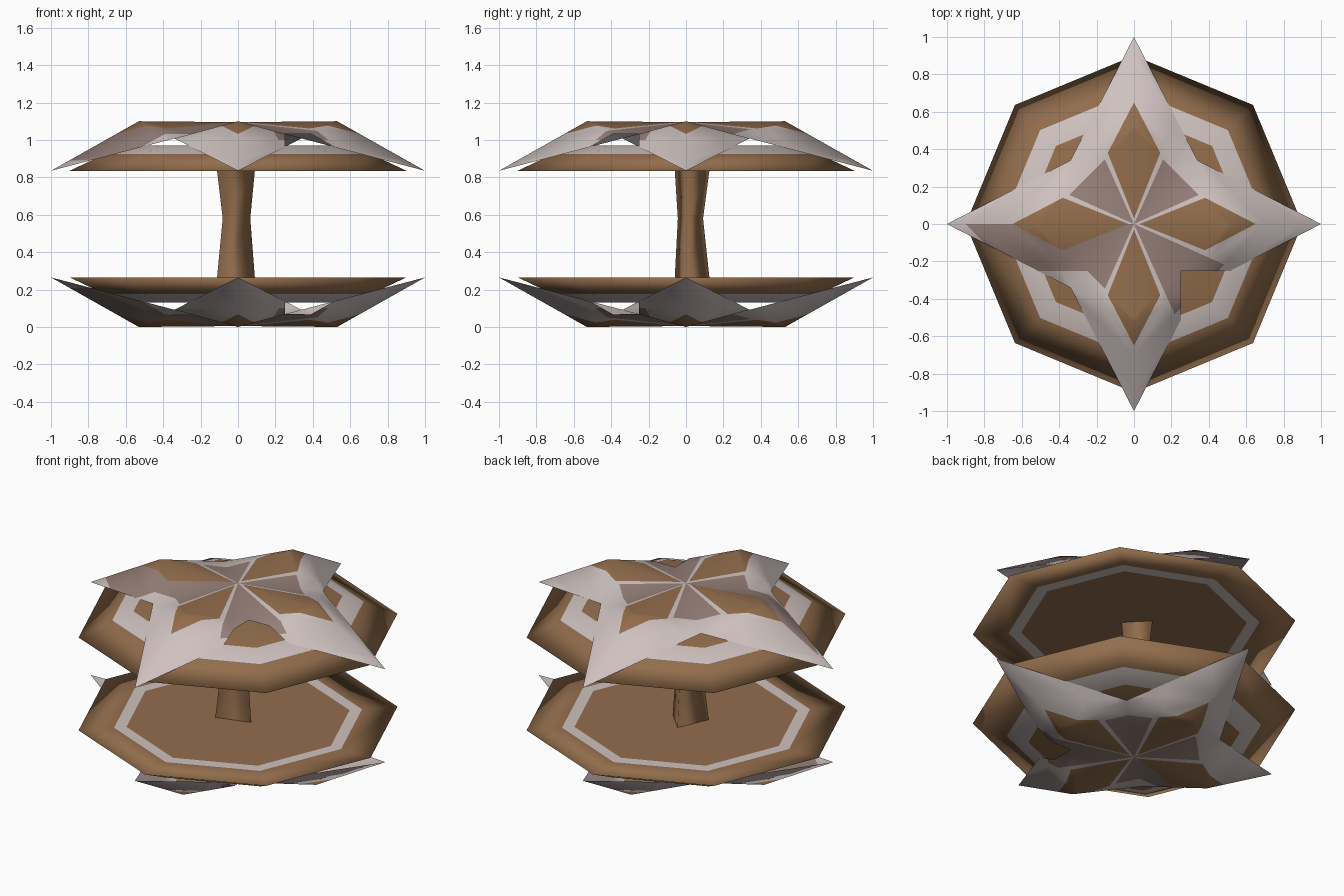
import bpy
import bmesh
from math import cos, sin, pi
from mathutils import Vector, Matrix

cube = bpy.data.objects.get("Cube")
if cube:
    bpy.data.objects.remove(cube)

HEIGHT = 1.1      # total height
RIM = 0.835       # height of the upper rim and the upper star tips


def make_material(name, color):
    mat = bpy.data.materials.new(name)
    mat.use_nodes = True
    mat.diffuse_color = (*color, 1)
    mat.node_tree.nodes["Principled BSDF"].inputs["Base Color"].default_value = (*color, 1)
    return mat


MATERIALS = [make_material("brown_wood", (0.29, 0.155, 0.073)),
             make_material("pale_stone", (0.62, 0.54, 0.52)),
             make_material("mauve_stone", (0.31, 0.215, 0.19))]
BROWN, PALE, MAUVE = range(3)


def finish(name, bm, flip=False):
    """Turn a bmesh into a smooth object, optionally mirrored to the bottom."""
    if flip:
        for v in bm.verts:
            v.co.z = HEIGHT - v.co.z
        bmesh.ops.reverse_faces(bm, faces=bm.faces[:])
    mesh = bpy.data.meshes.new(name)
    for f in bm.faces:
        f.smooth = True
    bm.to_mesh(mesh)
    bm.free()
    for mat in MATERIALS:
        mesh.materials.append(mat)
    obj = bpy.data.objects.new(name, mesh)
    bpy.context.collection.objects.link(obj)


# Octagonal dish: flat inner face, sloping outer face, a pale band on each
def dish(name, flip):
    bm = bmesh.new()
    profile = [(0.63, RIM, PALE), (0.7, RIM, BROWN), (0.9, RIM, BROWN),
               (0.71, 0.925, PALE), (0.59, 0.97, BROWN)]
    rings = [[bm.verts.new((r * cos(i * pi / 4), r * sin(i * pi / 4), z)) for i in range(8)]
             for r, z, _ in profile]
    for (a, b), (_, _, mat) in zip(zip(rings, rings[1:]), profile):
        for i in range(8):
            j = (i + 1) % 8
            bm.faces.new((a[i], a[j], b[j], b[i])).material_index = mat
    bm.faces.new(rings[0])
    bm.faces.new(rings[-1])
    bmesh.ops.recalc_face_normals(bm, faces=bm.faces[:])
    finish(name, bm, flip)


# Colour rule on half an arm: u runs along the arm, v away from its ridge
def star_color(u, v, quadrant, side):
    if v < 0.4 * (u - 0.03) and v < 0.52 * (0.65 - u):
        return BROWN
    if quadrant == 2 and side > 0 and v < 0.24 and u + v < 0.9:
        return MAUVE
    reach = 0.7 if quadrant == 3 else 0.5
    if v > 0.45 * u and u + v < reach:
        return MAUVE
    return PALE


# Four-pointed star: each arm is two folded halves cut along the painted edges
def star(name, flip):
    bm = bmesh.new()
    center, ridge = Vector((0, 0, 1.095)), Vector((0.53, 0, HEIGHT))
    tip, valley = Vector((1, 0, RIM)), Vector((0.34, 0.34, 1.008))
    cuts = [((0.03, 0), (-0.4, 1)), ((0.65, 0), (0.52, 1)), ((0, 0), (-0.45, 1)),
            ((0.5, 0), (1, 1)), ((0.7, 0), (1, 1)), ((0.9, 0), (1, 1)), ((0, 0.25), (0, 1))]
    for arm in range(4):
        for side in (1, -1):
            quadrant = (arm + (0 if side > 0 else -1)) % 4
            half = bmesh.new()
            c, r, t, w = [half.verts.new(p) for p in (center, ridge, tip, valley)]
            half.faces.new((c, r, w))
            half.faces.new((r, t, w))
            for point, normal in cuts:
                bmesh.ops.bisect_plane(half, geom=half.verts[:] + half.edges[:] + half.faces[:],
                                       dist=1e-5, plane_co=(*point, 0), plane_no=(*normal, 0))
            turn = Matrix.Rotation(arm * pi / 2, 3, 'Z')
            for f in half.faces:
                mid = f.calc_center_median()
                # One corner of the star has a square notch
                if quadrant == 3 and mid.y > 0.25:
                    continue
                pts = [turn @ Vector((v.co.x, side * v.co.y, v.co.z)) for v in f.verts]
                if side < 0:
                    pts.reverse()
                new = bm.faces.new([bm.verts.new(p) for p in pts])
                new.material_index = star_color(mid.x, mid.y, quadrant, side)
            half.free()
    bmesh.ops.remove_doubles(bm, verts=bm.verts[:], dist=1e-4)
    finish(name, bm, flip)


# Waisted three-sided post
def post():
    bm = bmesh.new()
    corners = [(-0.03, 0.125), (-0.112, -0.06), (0.09, 0.0)]
    levels = [(HEIGHT - RIM, 1), (0.58, 0.73), (RIM, 1)]
    rings = [[bm.verts.new((x * s, y * s, z)) for x, y in corners] for z, s in levels]
    for a, b in zip(rings, rings[1:]):
        for i in range(3):
            j = (i + 1) % 3
            bm.faces.new((a[i], a[j], b[j], b[i]))
    bmesh.ops.recalc_face_normals(bm, faces=bm.faces[:])
    finish("center_post", bm)


post()
for level, flip in (("upper", False), ("lower", True)):
    dish(level + "_dish", flip)
    star(level + "_star", flip)
